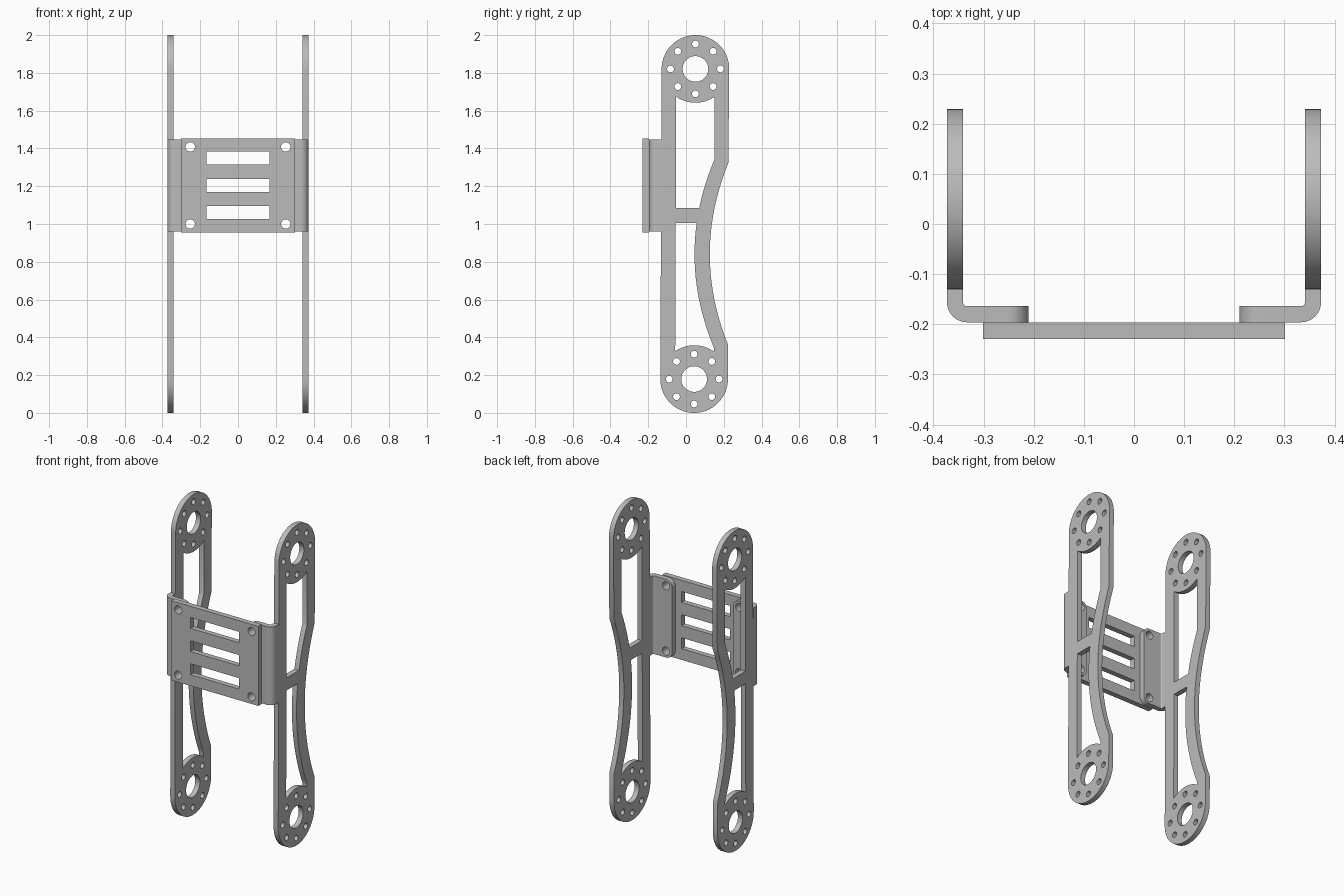
import bpy, bmesh
from math import sin, cos, pi, radians, sqrt

cube = bpy.data.objects.get("Cube")
if cube:
    bpy.data.objects.remove(cube, do_unlink=True)

# Single bare metal colour
GREY = (0.5, 0.5, 0.5, 1)
metal = bpy.data.materials.new("grey metal")
metal.use_nodes = True
metal.diffuse_color = GREY
metal.node_tree.nodes["Principled BSDF"].inputs["Base Color"].default_value = GREY


def arc(a, b, r, start, end, n=24):
    """Points on an arc, angles in degrees."""
    angles = [radians(start + (end - start) * i / n) for i in range(n + 1)]
    return [(a + r * cos(t), b + r * sin(t)) for t in angles]


def circle(a, b, r, n=32):
    return arc(a, b, r, 0, 360, n)[:-1]


def rect(a0, a1, b0, b1):
    return [(a0, b0), (a1, b0), (a1, b1), (a0, b1)]


def slab(name, loops, axis, d0, d1, mirror=False):
    """Flat plate: the first loop is the outline, the others are holes."""
    curve = bpy.data.curves.new(name, "CURVE")
    curve.dimensions, curve.fill_mode = "2D", "BOTH"
    curve.extrude = (d1 - d0) / 2
    for loop in loops:
        spline = curve.splines.new("POLY")
        spline.points.add(len(loop) - 1)
        for point, (a, b) in zip(spline.points, loop):
            point.co = (a, b, 0, 1)
        spline.use_cyclic_u = True
    temp = bpy.data.objects.new(name + "_profile", curve)
    bpy.context.collection.objects.link(temp)
    graph = bpy.context.evaluated_depsgraph_get()
    mesh = bpy.data.meshes.new_from_object(temp.evaluated_get(graph))
    bpy.data.objects.remove(temp, do_unlink=True)
    bpy.data.curves.remove(curve)

    # Turn the plate so that its thickness runs along the chosen axis
    bm = bmesh.new()
    bm.from_mesh(mesh)
    for v in bm.verts:
        a, b, c = v.co
        c += (d0 + d1) / 2
        v.co = {"X": (c, a, b), "Y": (a, c, b), "Z": (a, b, c)}[axis]
    bmesh.ops.remove_doubles(bm, verts=bm.verts, dist=0.0001)
    bmesh.ops.recalc_face_normals(bm, faces=bm.faces)
    bm.to_mesh(mesh)
    bm.free()
    mesh.shade_smooth()
    mesh.set_sharp_from_angle(angle=radians(30))
    mesh.materials.clear()
    mesh.materials.append(metal)
    mesh.name = name
    obj = bpy.data.objects.new(name, mesh)
    bpy.context.collection.objects.link(obj)
    if mirror:
        obj.modifiers.new("mirror", "MIRROR")
    return obj


# Side arms: two round hubs joined by a straight and a bowed strut
R = 0.179
TOP, LOW = (0.05, 1.821), (0.043, 0.179)
X_IN, X_OUT = 0.341, 0.373


def bow(base, z0, z1, n=20):
    zs = [z0 + (z1 - z0) * i / n for i in range(n + 1)]
    return [(base + 0.42 * (z - 0.84) ** 2, z) for z in zs]


def hub_edge(hub, y0, y1, side, n=12):
    """Hub rim between two y positions, above (1) or below (-1) its centre."""
    ys = [y0 + (y1 - y0) * i / n for i in range(n + 1)]
    return [(y, hub[1] + side * sqrt(R * R - (y - hub[0]) ** 2)) for y in ys]


outline = (arc(*TOP, R, 180, 0, 40) + bow(0.126, 1.323, 0.36)
           + arc(*LOW, R, 0, -180, 40))
upper_window = (hub_edge(TOP, -0.053, 0.15, -1) + bow(0.045, 1.34, 1.084)
                + [(-0.053, 1.084)])
lower_window = (hub_edge(LOW, 0.148, -0.057, 1) + [(-0.055, 1.005)]
                + bow(0.045, 1.005, 0.345))
holes = []
for y, z in (TOP, LOW):
    holes.append(circle(y, z, 0.068))
    for i in range(8):
        t = i * pi / 4
        holes.append(circle(y + 0.132 * cos(t), z + 0.132 * sin(t), 0.018, 20))
slab("side_arm", [outline, upper_window, lower_window] + holes,
     "X", X_IN, X_OUT, mirror=True)

# Bent part of the arm that turns in toward the front plate
Z0, Z1 = 0.96, 1.448
Y_FRONT, Y_BACK = -0.196, -0.164
BEND = 0.333
bend = ([(X_OUT, -0.131)] + arc(BEND, Y_FRONT + 0.04, 0.04, 0, -90, 12)
        + arc(BEND, Y_FRONT + 0.04, 0.008, -90, 0, 6) + [(X_IN, -0.131)])
slab("arm_bend", [bend], "Z", Z0, Z1, mirror=True)

# Mounting flange with rounded inner corners
bolts = [(0.253, 1.0), (0.253, 1.408)]
C = 0.043
flange = ([(BEND, Z0), (BEND, Z1)] + arc(0.21 + C, Z1 - C, C, 90, 180, 10)
          + arc(0.21 + C, Z0 + C, C, 180, 270, 10))
slab("mounting_flange", [flange] + [circle(x, z, 0.025) for x, z in bolts],
     "Y", Y_FRONT, Y_BACK, mirror=True)

# Front plate with three slots and four bolt holes
slots = [rect(-0.167, 0.167, z - 0.034, z + 0.034) for z in (1.06, 1.204, 1.349)]
bolt_holes = [circle(s * x, z, 0.025) for x, z in bolts for s in (-1, 1)]
slab("front_plate", [rect(-0.301, 0.301, 0.956, 1.453)] + slots + bolt_holes,
     "Y", -0.229, Y_FRONT)
